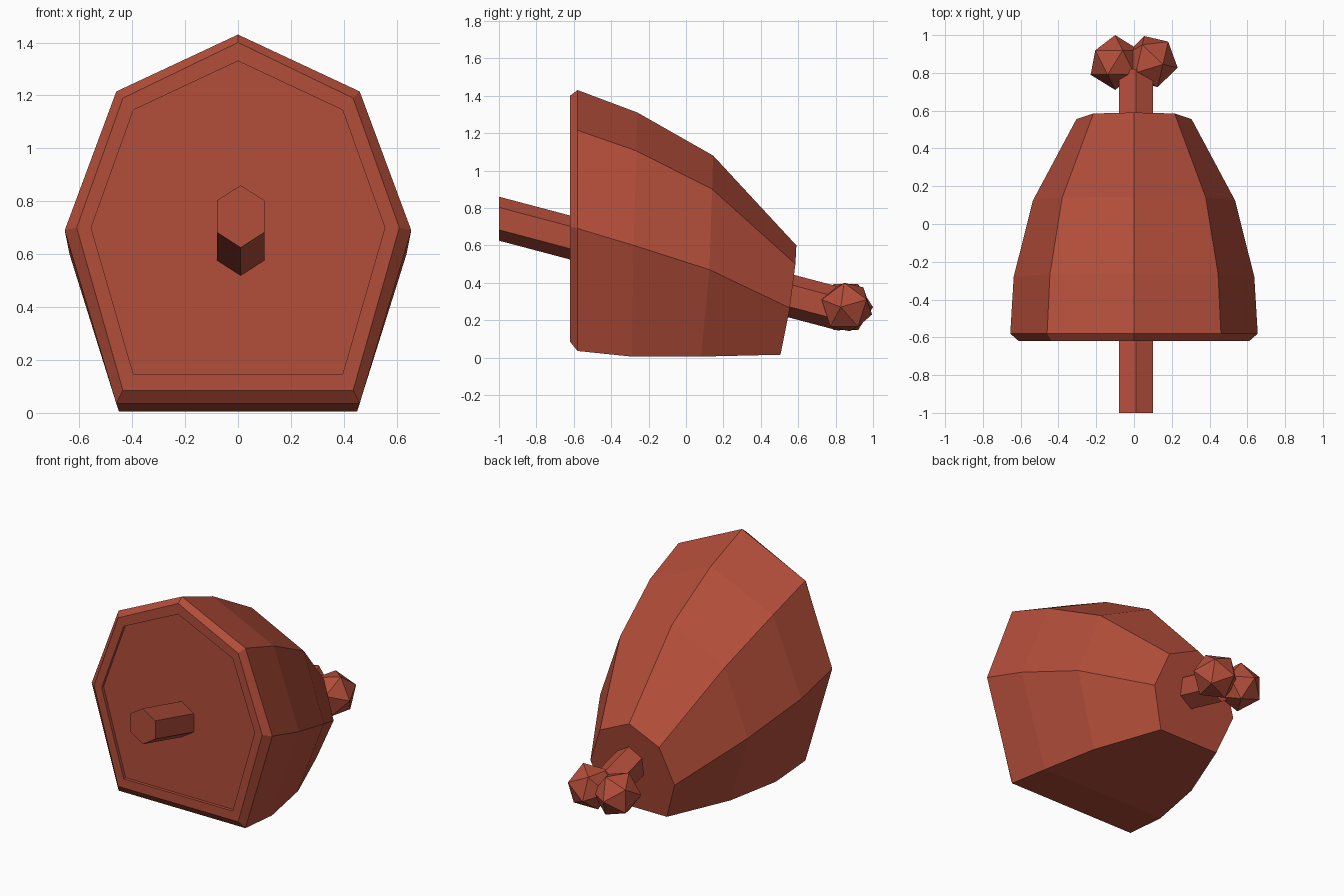
import bpy, bmesh
from math import radians, pi
from mathutils import Matrix

cube = bpy.data.objects.get("Cube")
if cube:
    bpy.data.objects.remove(cube, do_unlink=True)

meat = bpy.data.materials.new("roast red")
meat.use_nodes = True
meat.diffuse_color = (0.45, 0.075, 0.042, 1)
meat.node_tree.nodes["Principled BSDF"].inputs["Base Color"].default_value = meat.diffuse_color


def finish(name, bm):
    bmesh.ops.recalc_face_normals(bm, faces=bm.faces)
    mesh = bpy.data.meshes.new(name)
    bm.to_mesh(mesh)
    bm.free()
    mesh.materials.append(meat)
    obj = bpy.data.objects.new(name, mesh)
    bpy.context.collection.objects.link(obj)
    return obj


def loft(name, rings):
    """Skin a series of closed point rings and cap both ends."""
    bm = bmesh.new()
    loops = [[bm.verts.new(p) for p in ring] for ring in rings]
    n = len(loops[0])
    for a, b in zip(loops, loops[1:]):
        for i in range(n):
            j = (i + 1) % n
            bm.faces.new((a[i], a[j], b[j], b[i]))
    bm.faces.new(loops[0])
    bm.faces.new(loops[-1])
    return finish(name, bm)


def heptagon(top, shoulder, side, base):
    """Mirror half a section: top is (y, z), the others are (x, y, z)."""
    half = [shoulder, side, base]
    return [(0, *top)] + half + [(-x, y, z) for x, y, z in reversed(half)]


def flat_section(y, top, shoulder, side, base):
    return heptagon((y, top), *[(x, y, z) for x, z in (shoulder, side, base)])


# Seven-sided meat body: recessed cut face, rim, bevel, then taper to the back
panel = (1.33, (0.395, 1.145), (0.555, 0.70), (0.395, 0.145))
loft("meat_body", [
    flat_section(-0.60, *panel),
    flat_section(-0.62, *panel),
    flat_section(-0.62, 1.40, (0.435, 1.19), (0.61, 0.70), (0.435, 0.085)),
    flat_section(-0.58, 1.43, (0.46, 1.215), (0.655, 0.69), (0.46, 0.035)),
    heptagon((-0.26, 1.31), (0.445, -0.265, 1.105), (0.637, -0.28, 0.60), (0.45, -0.29, 0.005)),
    heptagon((0.145, 1.08), (0.38, 0.14, 0.90), (0.535, 0.125, 0.47), (0.38, 0.08, 0.005)),
    heptagon((0.59, 0.60), (0.215, 0.585, 0.50), (0.305, 0.555, 0.265), (0.215, 0.505, 0.015)),
])


# Six-sided bone sloping down towards the back
def bone_section(y):
    drop = 0.265 * (y + 1)
    upper, lower = 0.803, 0.683
    points = [(0.01, 0.86), (0.10, upper), (0.10, lower),
              (0.01, 0.625), (-0.08, lower), (-0.08, upper)]
    return [(x, y, z - drop) for x, z in points]


loft("bone_shaft", [bone_section(-1), bone_section(0.82)])

# Two faceted knuckles at the bone end
knuckles = {
    "bone_knuckle_left": ((0.09, 0.86, 0.27), Matrix.Rotation(radians(-13), 4, "Z")
                          @ Matrix.Rotation(pi / 2, 4, "Y") @ Matrix.Rotation(pi, 4, "Z")),
    "bone_knuckle_right": ((-0.10, 0.855, 0.27), Matrix.Rotation(-pi / 2, 4, "X")),
}
for name, (centre, turn) in knuckles.items():
    bm = bmesh.new()
    bmesh.ops.create_icosphere(bm, subdivisions=1, radius=0.145,
                               matrix=Matrix.Translation(centre) @ turn)
    finish(name, bm)
